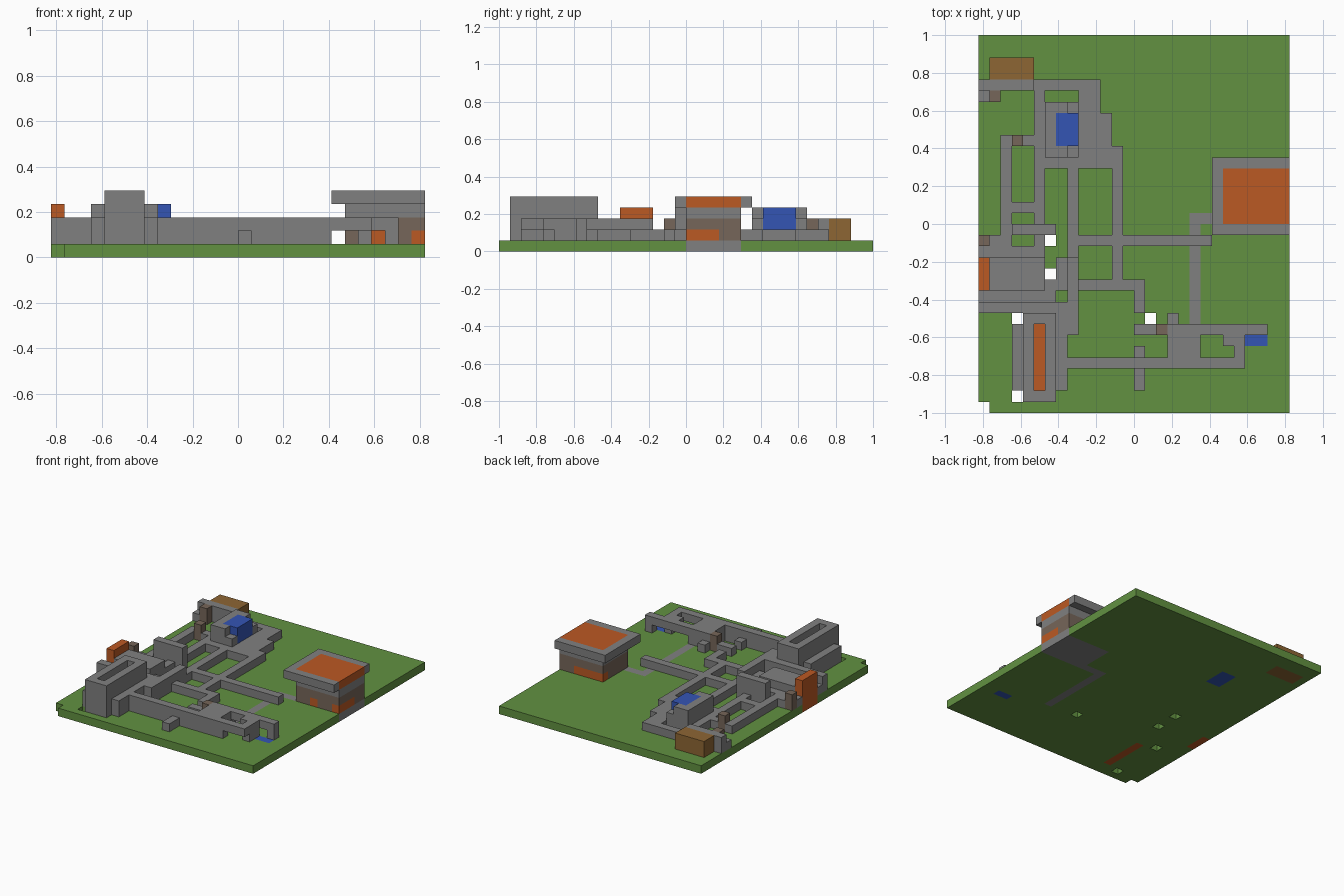
import bpy
import bmesh
from mathutils import Vector

cube = bpy.data.objects.get("Cube")
if cube:
    bpy.data.objects.remove(cube, do_unlink=True)

# Module size: the plot is 28 x 34 modules
UNIT = 2 / 34
CENTRE = Vector((14, 17, 0))


def make_material(name, red, green, blue):
    material = bpy.data.materials.new(name)
    material.use_nodes = True
    colour = (red, green, blue, 1)
    material.diffuse_color = colour
    material.node_tree.nodes["Principled BSDF"].inputs["Base Color"].default_value = colour
    return material


grass = make_material("grass green", .122, .283, .053)
stone = make_material("stone grey", .216, .216, .216)
orange = make_material("burnt orange", .5, .1, .017)
blue = make_material("water blue", .034, .09, .456)
brown = make_material("wall brown", .18, .133, .1)
ochre = make_material("timber ochre", .27, .133, .034)

# Each occupied module remembers which part owns it
owner = {}
part_material = {}


def cells(x, y, z):
    return [(i, j, k) for i in range(*x) for j in range(*y) for k in range(*z)]


def block(part, material, x, y, z):
    """Fill a box of modules, replacing what was there."""
    part_material[part] = material
    for cell in cells(x, y, z):
        owner[cell] = part


def cut(x, y, z):
    for cell in cells(x, y, z):
        owner.pop(cell, None)


def wall(part, x, y, top=2, bottom=1):
    block(part, stone, x, y, (bottom, top))


def build_part(part):
    """Make one mesh from the exposed sides of a part's modules."""
    bm = bmesh.new()
    for cell, name in owner.items():
        if name != part:
            continue
        for axis in range(3):
            for sign in (-1, 1):
                near = list(cell)
                near[axis] += sign
                if tuple(near) in owner:
                    continue
                normal, side = Vector((0, 0, 0)), Vector((0, 0, 0))
                normal[axis] = sign / 2
                side[(axis + 1) % 3] = 1 / 2
                up = normal.cross(side) * 2
                middle = Vector(cell) + Vector((.5, .5, .5)) + normal - CENTRE
                corners = (-side - up, side - up, side + up, -side + up)
                bm.faces.new([bm.verts.new((middle + c) * UNIT) for c in corners])
    bmesh.ops.remove_doubles(bm, verts=bm.verts, dist=UNIT / 50)
    bmesh.ops.dissolve_limit(bm, angle_limit=.01, verts=bm.verts, edges=bm.edges)
    bmesh.ops.triangulate(bm, faces=[f for f in bm.faces if len(f.verts) > 4])
    mesh = bpy.data.meshes.new(part)
    bm.to_mesh(mesh)
    bm.free()
    mesh.materials.append(part_material[part])
    bpy.context.collection.objects.link(bpy.data.objects.new(part, mesh))


# Grass slab with its notch and shafts
block("ground", grass, (0, 28), (0, 34), (0, 1))
for i, j in ((0, 0), (3, 8), (3, 1), (6, 15), (6, 12), (15, 8)):
    cut((i, i + 1), (j, j + 1), (0, 1))

# Paving and pond set into the grass
block("footpath", stone, (19, 20), (8, 18), (0, 1))
block("footpath", stone, (19, 22), (17, 18), (0, 1))
block("house_floor", stone, (22, 28), (17, 22), (0, 1))
block("pond", blue, (24, 26), (6, 7), (0, 1))

# House: walls, orange panels, upper band and roof
block("house_walls", brown, (22, 28), (17, 22), (1, 3))
block("house_panels", orange, (24, 25), (17, 18), (1, 2))
block("house_panels", orange, (27, 28), (17, 20), (1, 2))
block("house_panels", orange, (22, 26), (21, 22), (1, 2))
wall("house_upper_band", (22, 28), (17, 22), top=4, bottom=3)
wall("roof_rim", (21, 28), (16, 23), top=5, bottom=4)
block("roof_panel", orange, (22, 28), (17, 22), (4, 5))

# Open tower with an orange floor and side walls
wall("tower", (4, 7), (1, 9), top=5)
cut((5, 6), (2, 8), (1, 5))
block("tower_floor", orange, (5, 6), (2, 8), (0, 1))
wall("tower_side_walls", (3, 4), (2, 8), top=3)
wall("tower_side_walls", (7, 8), (2, 9), top=3)

# Western hall with its steps and orange chimney
wall("west_hall", (0, 6), (11, 14), top=3)
wall("west_hall", (0, 6), (10, 11))
wall("west_hall", (0, 8), (9, 10), top=3)
wall("west_hall", (0, 6), (14, 16))
wall("west_hall", (6, 7), (10, 12))
wall("west_hall", (7, 8), (11, 14))
cut((3, 5), (15, 16), (1, 2))
block("chimney", orange, (0, 1), (11, 14), (0, 4))
block("west_post", brown, (0, 1), (15, 16), (1, 3))
wall("cross_block", (2, 7), (16, 17))
wall("cross_block", (3, 7), (16, 17), top=4)

# Long north-south corridors
wall("main_corridor", (8, 9), (7, 14), top=3)
wall("main_corridor", (8, 9), (14, 23))
wall("east_corridor", (12, 13), (12, 24))
wall("west_corridor", (2, 3), (17, 25))
wall("inner_corridor", (5, 6), (17, 29))
wall("west_link", (2, 5), (18, 19))
wall("north_link", (2, 6), (24, 25))
block("north_post", brown, (3, 4), (24, 25), (1, 3))

# East-west corridors
wall("house_corridor", (9, 21), (15, 16))
wall("middle_corridor", (9, 15), (11, 12))
wall("middle_corridor", (14, 15), (9, 12))
wall("upper_corridor", (5, 12), (22, 23))

# Northern court around the blue tank
wall("court_wall", (9, 11), (23, 30))
wall("court_wall", (11, 12), (23, 27))
wall("court_wall", (0, 11), (29, 30))
wall("court_wall", (0, 5), (29, 30), top=3)
wall("court_wall", (0, 1), (28, 29))
wall("tank_house", (6, 9), (23, 28), top=3)
wall("tank_house", (6, 8), (23, 28), top=4)
block("tank", blue, (7, 9), (24, 27), (0, 4))
block("court_post", brown, (1, 2), (28, 29), (1, 3))
block("store", ochre, (1, 5), (30, 32), (0, 3))

# Southern bridge on piers and its rooms
wall("south_bridge", (8, 21), (4, 5), top=3)
wall("south_bridge", (21, 24), (4, 5), top=3, bottom=2)
wall("south_bridge", (23, 24), (5, 7), top=3)
wall("south_bridge", (22, 23), (6, 7), top=3, bottom=2)
wall("south_room", (17, 20), (5, 8), top=3)
wall("south_room", (17, 18), (8, 9))
wall("south_beam", (20, 26), (7, 8), top=3, bottom=2)
wall("beam_pier", (25, 26), (7, 8))
wall("south_spur", (14, 15), (2, 6))
wall("south_stub", (14, 16), (7, 8))
block("south_post", brown, (16, 17), (7, 8), (1, 3))

for part_name in part_material:
    build_part(part_name)
